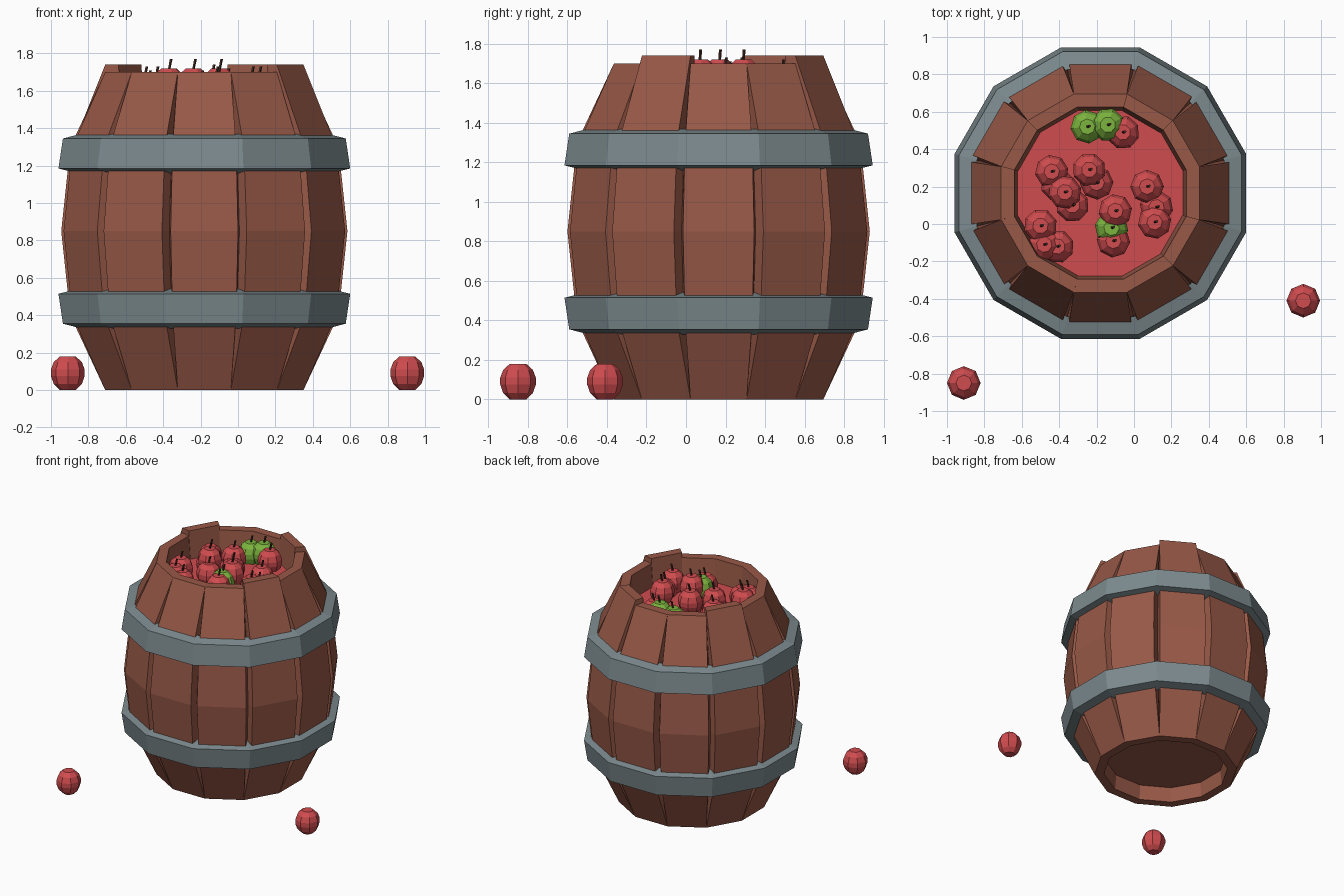
import bpy, bmesh, math, random
from mathutils import Matrix, Vector

if "Cube" in bpy.data.objects:
    bpy.data.objects.remove(bpy.data.objects["Cube"])

random.seed(3)
CX, CY = -0.18, 0.165          # barrel axis
T15 = math.tan(math.radians(15))


def material(name, rgb):
    m = bpy.data.materials.new(name)
    lin = [((c / 255 + 0.055) / 1.055) ** 2.4 for c in rgb]
    m.diffuse_color = (*lin, 1)
    m.use_nodes = True
    m.node_tree.nodes["Principled BSDF"].inputs["Base Color"].default_value = m.diffuse_color
    return m


WOOD = material("brown wood", (152, 89, 71))
STEEL = material("grey steel", (124, 138, 142))
RED = material("apple red", (208, 76, 79))
GREEN = material("apple green", (124, 180, 62))
STEM = material("stem brown", (74, 46, 36))


def finish(bm, name, mat, loc):
    bmesh.ops.recalc_face_normals(bm, faces=bm.faces)
    me = bpy.data.meshes.new(name)
    bm.to_mesh(me)
    bm.free()
    me.materials.append(mat)
    ob = bpy.data.objects.new(name, me)
    ob.location = loc
    bpy.context.collection.objects.link(ob)
    return ob


def loft(bm, rings, close_loop=False):
    """Skin a list of rings of points; cap both ends or join last to first."""
    vs = [[bm.verts.new(p) for p in r] for r in rings]
    n = len(vs[0])
    pairs = list(zip(vs, vs[1:])) + ([(vs[-1], vs[0])] if close_loop else [])
    for a, b in pairs:
        for i in range(n):
            j = (i + 1) % n
            bm.faces.new((a[i], a[j], b[j], b[i]))
    if not close_loop:
        bm.faces.new(vs[0])
        bm.faces.new(vs[-1])


def polygon(r, z, n, start=0.0):
    return [Vector((r * math.cos(start + math.tau * i / n),
                    r * math.sin(start + math.tau * i / n), z)) for i in range(n)]


# Staves: (height, outer distance, outer half width, inner wall distance)
PROFILE = [(0, 0.53, 0.142, 0.46), (0.40, 0.717, 0.170, 0.42),
           (0.85, 0.765, 0.180, 0.42), (1.30, 0.717, 0.170, 0.42),
           (1.70, 0.53, 0.142, 0.46)]
TALL = (60, 150, 330)
for k in range(12):
    deg = 30 * k
    rot = Matrix.Rotation(math.radians(deg), 3, 'Z')
    rings = []
    for z, r, w, inner in PROFILE:
        if z == 1.70 and deg in TALL:
            z = 1.74
        notch = r - 0.065
        half = [(r, w), (notch, notch * T15), (inner, inner * T15)]
        section = half + [(d, -s) for d, s in reversed(half)]
        rings.append([rot @ Vector((d, s, z)) for d, s in section])
    bm = bmesh.new()
    loft(bm, rings)
    finish(bm, f"stave_{k + 1}", WOOD, (CX, CY, 0))

# Iron hoops, mirrored about mid height
HOOP = [(0.66, 1.155), (0.78, 1.185), (0.756, 1.345), (0.66, 1.37)]
for name, flip in (("upper_hoop", False), ("lower_hoop", True)):
    bm = bmesh.new()
    c = math.cos(math.radians(15))
    loft(bm, [polygon(r / c, 1.70 - z if flip else z, 12, math.radians(15))
              for r, z in HOOP], close_loop=True)
    finish(bm, name, STEEL, (CX, CY, 0))


# Barrel floor and the flat layer of fruit under the loose apples
def disc(name, z, mat):
    bm = bmesh.new()
    loft(bm, [polygon(0.47, z - 0.02, 12, math.radians(15)),
              polygon(0.47, z, 12, math.radians(15))])
    finish(bm, name, mat, (CX, CY, 0))


disc("barrel_floor", 0.14, WOOD)
disc("fruit_layer", 1.52, RED)

# Low-poly apples
APPLE = [(0.042, -0.09), (0.075, -0.058), (0.09, -0.015),
         (0.09, 0.02), (0.075, 0.06), (0.042, 0.09)]


def apple(name, loc, mat, stem=True):
    turn = random.uniform(0, 0.7) if stem else 0
    bm = bmesh.new()
    loft(bm, [polygon(r, z, 8, turn) for r, z in APPLE])
    finish(bm, name, mat, loc)
    if stem:
        bm = bmesh.new()
        lean = Vector((0.012, 0.004, 0))
        loft(bm, [polygon(0.007, 0.08, 5),
                  [p + lean for p in polygon(0.008, 0.14, 5)]])
        finish(bm, name + "_stem", STEM, loc)


REDS = [(-.44, .28, 1.59), (-.41, .21, 1.56), (-.37, .17, 1.63), (-.33, .10, 1.55),
        (-.24, .29, 1.63), (-.20, .22, 1.57), (.07, .20, 1.59), (.12, .09, 1.55),
        (.11, .01, 1.59), (-.10, .07, 1.63), (-.11, -.09, 1.58), (-.50, -.01, 1.59),
        (-.48, -.11, 1.57), (-.41, -.12, 1.55), (-.06, .49, 1.58)]
GREENS = [(-.25, .52, 1.58), (-.14, .53, 1.60), (-.12, -.02, 1.59)]
for i, p in enumerate(REDS):
    apple(f"red_apple_{i + 1}", p, RED)
for i, p in enumerate(GREENS):
    apple(f"green_apple_{i + 1}", p, GREEN)

# Two apples lying on the ground
apple("fallen_apple_left", (-0.91, -0.85, 0.09), RED, stem=False)
apple("fallen_apple_right", (0.905, -0.41, 0.09), RED, stem=False)
